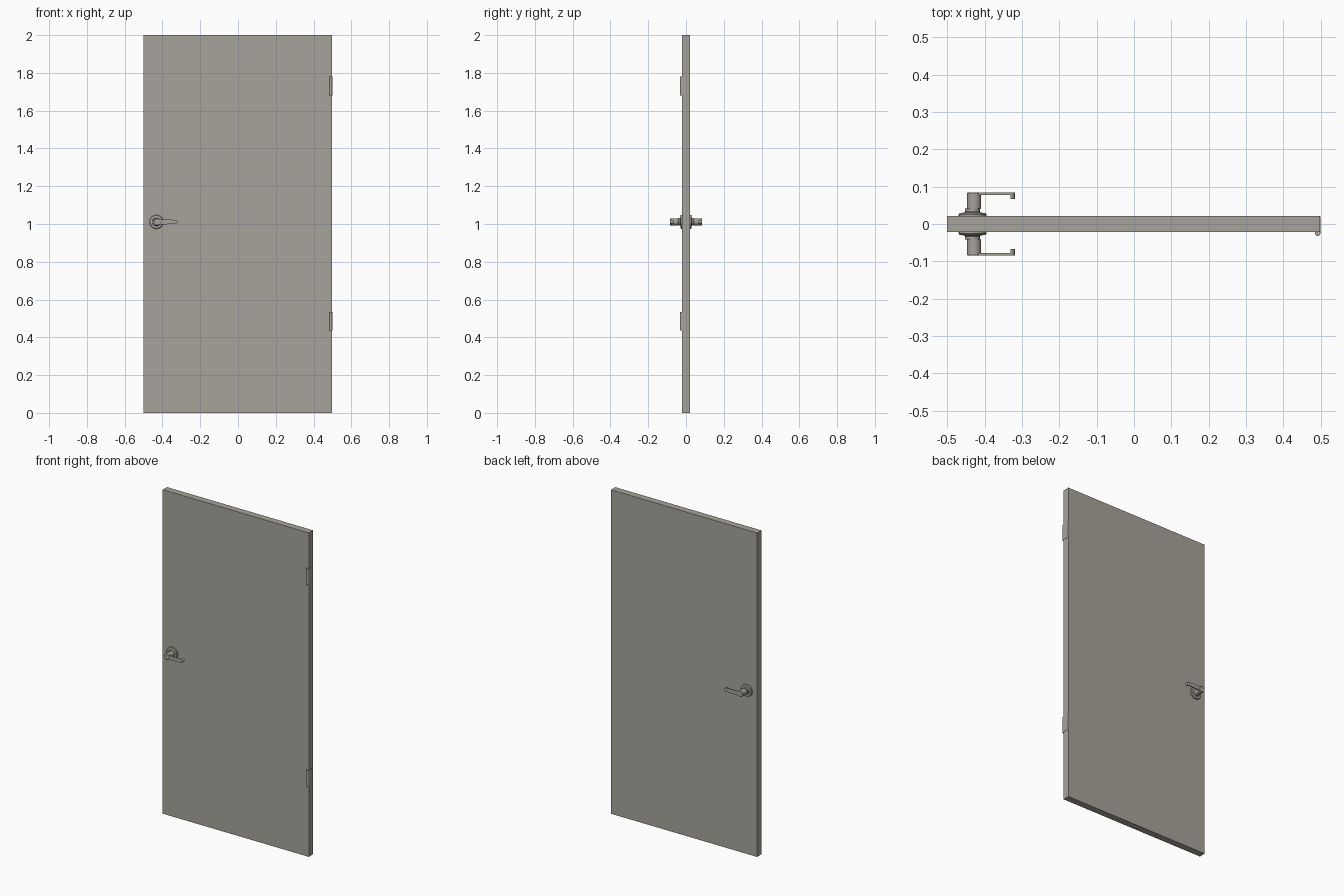
import bpy, bmesh, math
from mathutils import Vector

if "Cube" in bpy.data.objects:
    bpy.data.objects.remove(bpy.data.objects["Cube"])

paint = bpy.data.materials.new("warm_grey")
paint.diffuse_color = (0.39, 0.37, 0.325, 1)
paint.use_nodes = True
paint.node_tree.nodes["Principled BSDF"].inputs["Base Color"].default_value = paint.diffuse_color


def finish(name, bm, smooth=True):
    bmesh.ops.recalc_face_normals(bm, faces=bm.faces)
    me = bpy.data.meshes.new(name)
    bm.to_mesh(me)
    bm.free()
    ob = bpy.data.objects.new(name, me)
    bpy.context.collection.objects.link(ob)
    me.materials.append(paint)
    if smooth:
        bpy.ops.object.select_all(action='DESELECT')
        ob.select_set(True)
        bpy.context.view_layer.objects.active = ob
        bpy.ops.object.shade_smooth_by_angle(angle=math.radians(35))
    return ob


def box(name, lo, hi):
    bm = bmesh.new()
    bmesh.ops.create_cube(bm, size=1)
    for v in bm.verts:
        v.co = Vector([(a + b) / 2 + c * (b - a) for a, b, c in zip(lo, hi, v.co)])
    return finish(name, bm, False)


def lathe(name, profile, centre, side, segs=32):
    """Revolve (radius, distance from door centre) around the y axis."""
    bm = bmesh.new()
    pts = [bm.verts.new((centre[0] + r, side * y, centre[1])) for r, y in profile]
    edges = [bm.edges.new(p) for p in zip(pts, pts[1:])]
    bmesh.ops.spin(bm, geom=pts + edges, cent=(centre[0], 0, centre[1]), axis=(0, 1, 0),
                   angle=math.tau, steps=segs)
    bmesh.ops.remove_doubles(bm, verts=bm.verts, dist=1e-5)
    return finish(name, bm)


def prism(name, outline, y0, y1):
    """Extrude an x-z outline along y."""
    bm = bmesh.new()
    face = bm.faces.new([bm.verts.new((x, y0, z)) for x, z in outline])
    ext = bmesh.ops.extrude_face_region(bm, geom=[face])
    for v in ext["geom"]:
        if isinstance(v, bmesh.types.BMVert):
            v.co.y = y1
    return finish(name, bm)


def arc(cx, cz, rx, rz, a0, a1, n):
    return [(cx + rx * math.cos(math.radians(a0 + (a1 - a0) * i / n)),
             cz + rz * math.sin(math.radians(a0 + (a1 - a0) * i / n))) for i in range(n + 1)]


# Door slab
box("door_slab", (-0.5, -0.021, 0), (0.498, 0.021, 2))

# Lever handles on both sides
hx, hz = -0.432, 1.011
for label, s in (("front", -1), ("back", 1)):
    lathe(label + "_rose", [(0, 0.020), (0.037, 0.020), (0.037, 0.026), (0.034, 0.0295),
                            (0.022, 0.0305), (0.020, 0.033), (0.020, 0.041), (0, 0.041)], (hx, hz), s)
    lathe(label + "_hub", [(0, 0.040), (0.0165, 0.040), (0.0185, 0.042), (0.0185, 0.083),
                           (0.0170, 0.0845), (0, 0.0845)], (-0.428, hz), s)
    # flat lever arm with rounded end
    prism(label + "_lever", arc(-0.43, hz, 0.014, 0.014, 90, 270, 10)
          + arc(-0.33, hz, 0.011, 0.011, -90, 90, 10), s * 0.078, s * 0.084)
    # returned tip of the lever
    prism(label + "_lever_tip", arc(-0.33, hz, 0.011, 0.011, -90, 90, 10), s * 0.067, s * 0.080)

# Hinges: knuckle barrel and edge leaf
for label, z in (("lower", 0.485), ("upper", 1.73)):
    bm = bmesh.new()
    bmesh.ops.create_cone(bm, cap_ends=True, segments=20, radius1=0.0075, radius2=0.0075, depth=0.1)
    bmesh.ops.translate(bm, verts=bm.verts, vec=(0.4915, -0.0245, z))
    finish(label + "_hinge_barrel", bm)
    box(label + "_hinge_leaf", (0.497, -0.025, z - 0.05), (0.4995, 0.020, z + 0.05))
